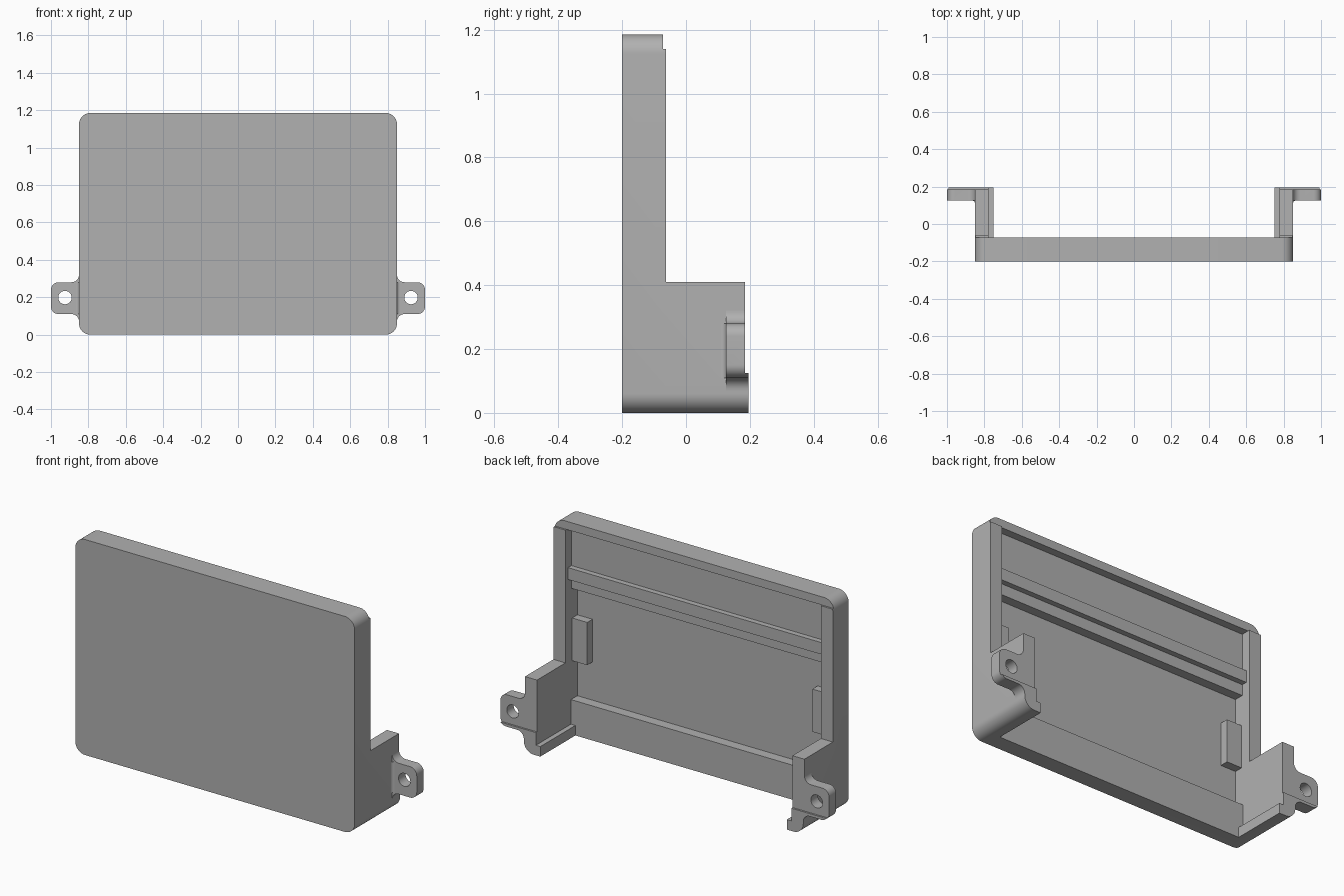
import bpy, bmesh
from math import sin, cos, radians

if "Cube" in bpy.data.objects:
    bpy.data.objects.remove(bpy.data.objects["Cube"], do_unlink=True)

grey = bpy.data.materials.new("plain grey")
grey.use_nodes = True
COLOUR = (0.44, 0.44, 0.44, 1)
grey.diffuse_color = COLOUR
grey.node_tree.nodes["Principled BSDF"].inputs["Base Color"].default_value = COLOUR


def arc(cx, cz, r, start, end, steps=10):
    angles = [radians(start + (end - start) * i / steps) for i in range(steps + 1)]
    return [(cx + r * cos(a), cz + r * sin(a)) for a in angles]


def prism(name, outline, y0, y1):
    """Extrude an x-z outline from y0 to y1."""
    bm = bmesh.new()
    face = bm.faces.new([bm.verts.new((x, y0, z)) for x, z in outline])
    side = bmesh.ops.extrude_face_region(bm, geom=[face])["geom"]
    verts = [v for v in side if isinstance(v, bmesh.types.BMVert)]
    bmesh.ops.translate(bm, verts=verts, vec=(0, y1 - y0, 0))
    bmesh.ops.recalc_face_normals(bm, faces=bm.faces[:])
    mesh = bpy.data.meshes.new(name)
    bm.to_mesh(mesh)
    bm.free()
    mesh.materials.append(grey)
    ob = bpy.data.objects.new(name, mesh)
    bpy.context.collection.objects.link(ob)
    return ob


def box(name, x0, x1, y0, y1, z0, z1):
    return prism(name, [(x0, z0), (x1, z0), (x1, z1), (x0, z1)], y0, y1)


def activate(ob):
    bpy.ops.object.select_all(action="DESELECT")
    ob.select_set(True)
    bpy.context.view_layer.objects.active = ob


def cut(ob, cutter):
    cutter.hide_render = True
    mod = ob.modifiers.new("cut", "BOOLEAN")
    mod.operation = "DIFFERENCE"
    mod.solver = "EXACT"
    mod.object = cutter
    activate(ob)
    bpy.ops.object.modifier_apply(modifier=mod.name)
    bpy.data.objects.remove(cutter, do_unlink=True)


def smooth(ob):
    activate(ob)
    bpy.ops.object.shade_smooth_by_angle(angle=radians(30))


# Main dimensions
W, H, R = 0.85, 1.185, 0.06
FRONT, FLOOR, LEDGE, BACK = -0.2, -0.166, -0.11, 0.195
INNER, RIM_TOP = 0.777, 1.14

# Cover shell with its two rear side wings
outline = (arc(W - R, R, R, -90, 0) + arc(W - R, H - R, R, 0, 90)
           + arc(R - W, H - R, R, 90, 180) + arc(R - W, R, R, 180, 270))
shell = prism("cover_shell", outline, FRONT, BACK)
cut(shell, box("above_wings", -1, 1, -0.062, 1, 0.41, 2))
cut(shell, box("top_lip_step", -1, 1, -0.072, 1, RIM_TOP, 2))
cut(shell, box("main_pocket", -INNER, INNER, FLOOR, 1, 0.19, RIM_TOP))
cut(shell, box("lower_pocket", -INNER, INNER, LEDGE, 1, 0.055, 0.25))
cut(shell, box("floor_opening", -0.75, 0.75, LEDGE, 1, -1, 0.1))
cut(shell, box("wing_end_step", -1, 1, 0.185, 1, 0.125, 2))
smooth(shell)

# Raised upper panel and rib inside the cover
box("upper_panel", -INNER, INNER, FLOOR - 0.01, -0.115, 0.8, RIM_TOP)
box("cross_rib", -INNER, INNER, FLOOR - 0.01, -0.085, 0.86, 0.925)

# Mirrored parts
for s, side in ((1, "left"), (-1, "right")):
    # Inner stop block
    box(side + "_stop_block", s * 0.685, s * (INNER + 0.01),
        FLOOR - 0.01, -0.12, 0.4, 0.635)

    # Mounting ear with flared root and screw hole
    r = 0.04
    ear_outline = ([(W - 0.02, 0.32)] + arc(W + r, 0.32, r, 180, 270)
                   + arc(1 - r, 0.28 - r, r, 90, 0) + arc(1 - r, 0.11 + r, r, 0, -90)
                   + arc(W + r, 0.07, r, 90, 180) + [(W - 0.02, 0.07)])
    ear = prism(side + "_mounting_ear", [(s * x, z) for x, z in ear_outline], 0.125, BACK)
    cut(ear, prism("screw_hole", arc(s * 0.925, 0.198, 0.036, 0, 345, 23), 0, 1))
    cut(ear, box("ear_step", -2, 2, 0.185, 1, 0.125, 2))
    smooth(ear)

    # Small fillet where the ear meets the wing
    fillet = [(W - 0.01, 0.13)] + arc(W + 0.015, 0.11, 0.015, 180, 90, 6) + [(W + 0.015, 0.13)]
    root = prism(side + "_ear_fillet", [(s * x, y) for x, y in fillet], 0, 0.17)
    for v in root.data.vertices:
        x, h, y = v.co
        v.co = (x, y, 0.11 + h)
    root.data.flip_normals()
    smooth(root)
